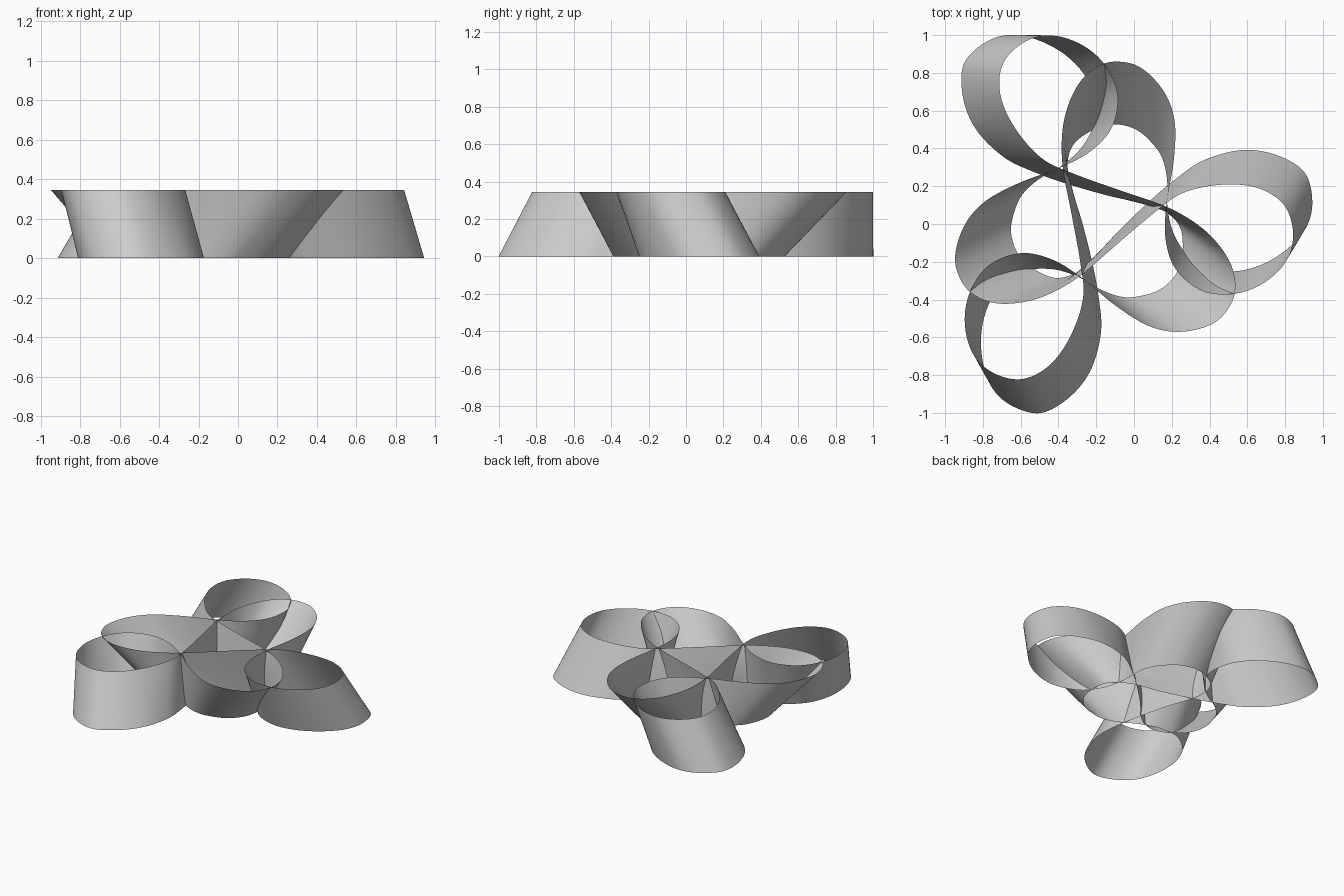
import bpy
import bmesh
from math import pi
from mathutils import Vector, Matrix

cube = bpy.data.objects.get("Cube")
if cube:
    bpy.data.objects.remove(cube, do_unlink=True)

HEIGHT = .345
CENTRE = Vector((-.165, .04))   # axis of the threefold symmetry
STEPS = 10                      # samples between neighbouring guide points
ROWS = 6                        # strips across the band

# One third of the upper rim: strand, large loop, crossing, small loop
TOP_THIRD = [
    (-.33, .05), (-.285, -.2), (-.27, -.39), (-.335, -.59), (-.445, -.745),
    (-.59, -.82), (-.74, -.79), (-.85, -.69), (-.895, -.53), (-.87, -.365),
    (-.77, -.22), (-.6, -.155), (-.43, -.19), (-.27, -.29), (-.1, -.43),
    (.08, -.54), (.25, -.57), (.42, -.525), (.515, -.42), (.535, -.3),
    (.49, -.17), (.37, -.03), (.185, .085)]

# Matching third of the lower rim
BOTTOM_THIRD = [
    (-.222, -.2), (-.187, -.39), (-.175, -.57), (-.228, -.77), (-.34, -.915),
    (-.495, -1), (-.65, -.96), (-.755, -.86), (-.805, -.7), (-.8, -.525),
    (-.735, -.37), (-.595, -.255), (-.43, -.24), (-.285, -.285), (-.18, -.345),
    (-.08, -.382), (.01, -.385), (.14, -.345), (.23, -.25), (.258, -.12),
    (.23, .005), (.105, .095), (-.116, .145)]


def full_loop(third):
    """Repeat one third around the centre to close the path."""
    points = []
    for turn in range(3):
        spin = Matrix.Rotation(-turn * 2 * pi / 3, 2)
        points += [CENTRE + spin @ (Vector(p) - CENTRE) for p in third]
    return points


def relax(points):
    """Even out small bumps while keeping the overall size."""
    count = len(points)
    for weight in (.5, -.53) * 4:
        points = [p.lerp((points[i - 1] + points[(i + 1) % count]) / 2, weight)
                  for i, p in enumerate(points)]
    return points


def smooth_path(points):
    """Sample a closed cubic spline through the guide points."""
    count, path = len(points), []
    for i in range(count):
        a, b, c, d = (points[(i + k) % count] for k in (-1, 0, 1, 2))
        for step in range(STEPS):
            t = step / STEPS
            path.append(b + (c - a) * (t / 2)
                        + (2 * a - 5 * b + 4 * c - d) * (t * t / 2)
                        + (3 * b - a - 3 * c + d) * (t ** 3 / 2))
    for _ in range(STEPS):
        path = relax(path)
    return path


def make_material(name, shade):
    colour = (shade, shade, shade, 1)
    material = bpy.data.materials.new(name)
    material.use_nodes = True
    material.diffuse_color = colour
    for node in material.node_tree.nodes:
        if node.type == 'BSDF_PRINCIPLED':
            node.inputs["Base Color"].default_value = colour
    return material


# Looping band: a ruled sheet from the lower rim to the upper rim
lower = smooth_path(full_loop(BOTTOM_THIRD))
upper = smooth_path(full_loop(TOP_THIRD))
bm = bmesh.new()
grid = []
for row in range(ROWS + 1):
    f = row / ROWS
    grid.append([bm.verts.new((*low.lerp(high, f), HEIGHT * f))
                 for low, high in zip(lower, upper)])
for below, above in zip(grid, grid[1:]):
    for i in range(len(below)):
        bm.faces.new((below[i - 1], below[i], above[i], above[i - 1])).smooth = True

mesh = bpy.data.meshes.new("looping_band")
bm.to_mesh(mesh)
bm.free()
mesh.materials.append(make_material("plain grey", .6))
band = bpy.data.objects.new("looping_band", mesh)
bpy.context.collection.objects.link(band)
